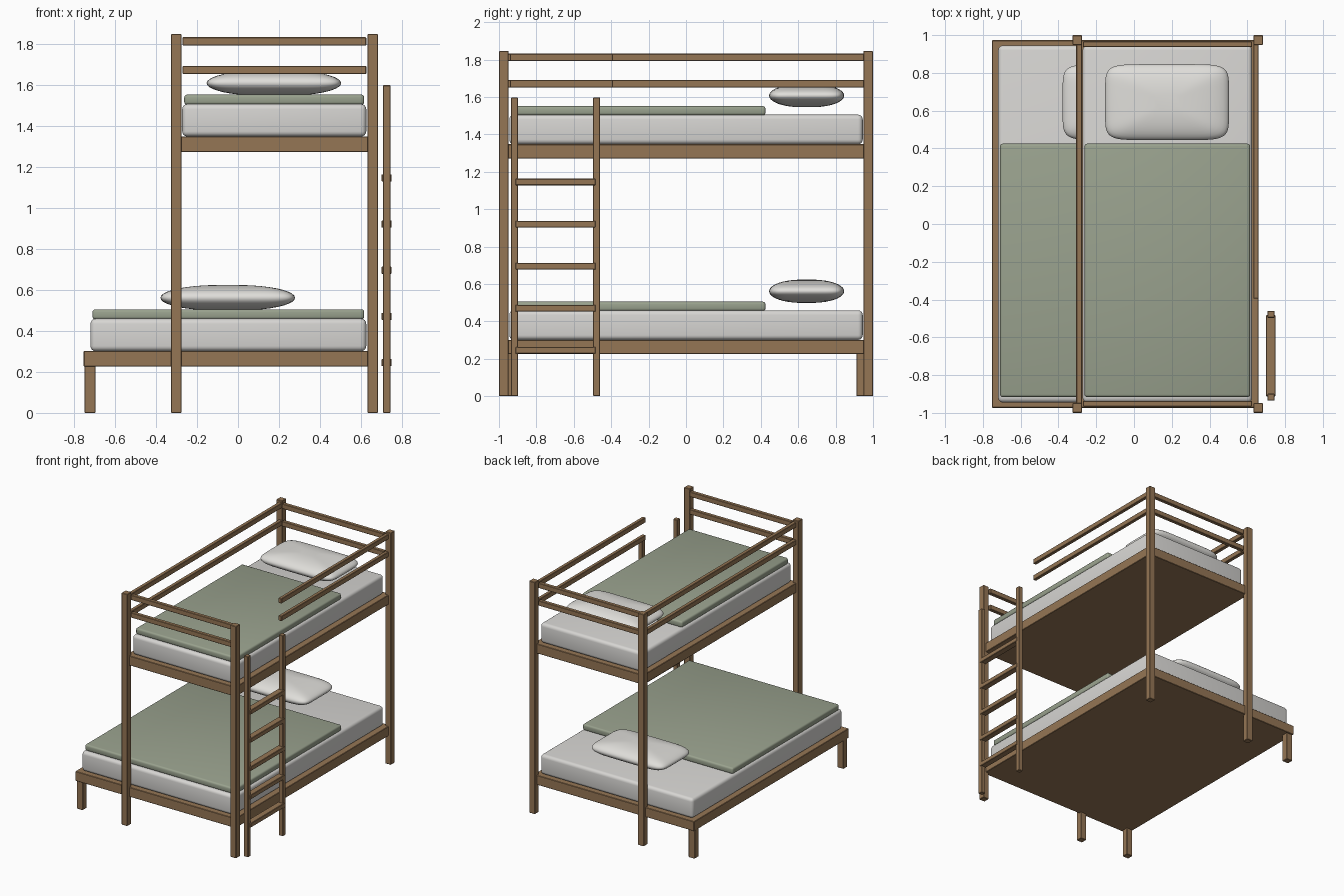
import bpy
import bmesh
from math import cos, sin, pi, radians, copysign

cube = bpy.data.objects.get("Cube")
if cube:
    bpy.data.objects.remove(cube, do_unlink=True)


def material(name, rgb):
    mat = bpy.data.materials.new(name)
    mat.use_nodes = True
    color = (*rgb, 1)
    mat.diffuse_color = color
    bsdf = mat.node_tree.nodes["Principled BSDF"]
    bsdf.inputs["Base Color"].default_value = color
    bsdf.inputs["Roughness"].default_value = 0.8
    return mat


WOOD = material("wood", (0.30, 0.18, 0.09))
SHEET = material("mattress white", (0.68, 0.67, 0.65))
PILLOW = material("pillow white", (0.74, 0.73, 0.70))
GREEN = material("blanket green", (0.32, 0.36, 0.27))


def add_object(name, bm, mat, smooth=False):
    mesh = bpy.data.meshes.new(name)
    bmesh.ops.recalc_face_normals(bm, faces=bm.faces)
    bm.to_mesh(mesh)
    bm.free()
    mesh.materials.append(mat)
    obj = bpy.data.objects.new(name, mesh)
    bpy.context.collection.objects.link(obj)
    if smooth:
        bpy.ops.object.select_all(action="DESELECT")
        obj.select_set(True)
        bpy.context.view_layer.objects.active = obj
        bpy.ops.object.shade_smooth_by_angle(angle=radians(50))
    return obj


def box(name, x, y, z, mat=WOOD, bevel=0.003, segments=1):
    """Box spanning the given (low, high) ranges, with softened edges."""
    bm = bmesh.new()
    bmesh.ops.create_cube(bm, size=1)
    for v in bm.verts:
        for i, (low, high) in enumerate((x, y, z)):
            v.co[i] = (low + high) / 2 + v.co[i] * (high - low)
    bmesh.ops.bevel(bm, geom=bm.edges[:], offset=bevel, segments=segments,
                    profile=0.5, affect="EDGES")
    return add_object(name, bm, mat, segments > 1)


def around(center, width):
    return (center - width / 2, center + width / 2)


def power(value, exponent):
    return copysign(abs(value) ** exponent, value)


def pillow(name, center, half, around_steps=64, rings=20):
    """Cushion with a rounded rectangular plan and a lens-shaped section."""
    bm = bmesh.new()
    loops = []
    for j in range(1, rings):
        lat = -pi / 2 + pi * j / rings
        r = power(cos(lat), 0.85)
        loop = []
        for i in range(around_steps):
            a = 2 * pi * i / around_steps
            loop.append(bm.verts.new((
                center[0] + half[0] * r * power(cos(a), 0.3),
                center[1] + half[1] * r * power(sin(a), 0.3),
                center[2] + half[2] * sin(lat))))
        loops.append(loop)
    for low, high in zip(loops, loops[1:]):
        for i in range(around_steps):
            k = (i + 1) % around_steps
            bm.faces.new((low[i], low[k], high[k], high[i]))
    bm.faces.new(loops[0][::-1])
    bm.faces.new(loops[-1])
    add_object(name, bm, PILLOW, True)


LEFT_POST, RIGHT_POST, POST_Y, POST = -0.301, 0.657, 0.974, 0.051

# Tall corner posts and short outer legs of the wide lower bed
for end, s in (("front", -1), ("back", 1)):
    for side, x in (("right", LEFT_POST), ("left", RIGHT_POST)):
        box(f"{end}_{side}_post", around(x, POST), around(s * POST_Y, POST), (0, 1.846))
    box(f"{end}_outer_leg", around(-0.722, 0.054), around(s * 0.936, 0.051), (0, 0.23))

# Bed bases, mattresses, blankets and pillows
for level, x_low, base, pillow_x in (("lower", -0.752, 0.225, -0.05),
                                     ("upper", -0.305, 1.271, 0.175)):
    top = base + 0.076
    box(f"{level}_bed_base", (x_low, 0.66), (-0.973, 0.973), (base, top))
    box(f"{level}_mattress", (x_low + 0.033, 0.625), (-0.945, 0.945),
        (top, top + 0.158), SHEET, 0.025, 4)
    box(f"{level}_blanket", (x_low + 0.043, 0.615), (-0.916, 0.425),
        (top + 0.154, top + 0.204), GREEN, 0.014, 3)
    pillow(f"{level}_pillow", (pillow_x, 0.645, top + 0.26), (0.328, 0.201, 0.063))

# Guard rails, with an opening at the ladder
for level, z in (("lower", 1.671), ("upper", 1.811)):
    height = around(z, 0.04)
    box(f"{level}_right_guard_rail", around(-0.291, 0.03), (-0.955, 0.955), height)
    box(f"{level}_left_guard_rail", around(0.646, 0.028), (-0.395, 0.955), height)
    for end, s in (("front", -1), ("back", 1)):
        box(f"{level}_{end}_guard_rail", (-0.27, 0.625), around(s * 0.951, 0.03), height)

# Ladder
for end, y in (("front", -0.917), ("back", -0.478)):
    box(f"ladder_{end}_rail", around(0.725, 0.037), around(y, 0.037), (0, 1.597))
for i in range(5):
    box(f"ladder_rung_{i + 1}", around(0.724, 0.05), (-0.912, -0.483),
        around(0.245 + 0.225 * i, 0.035))
